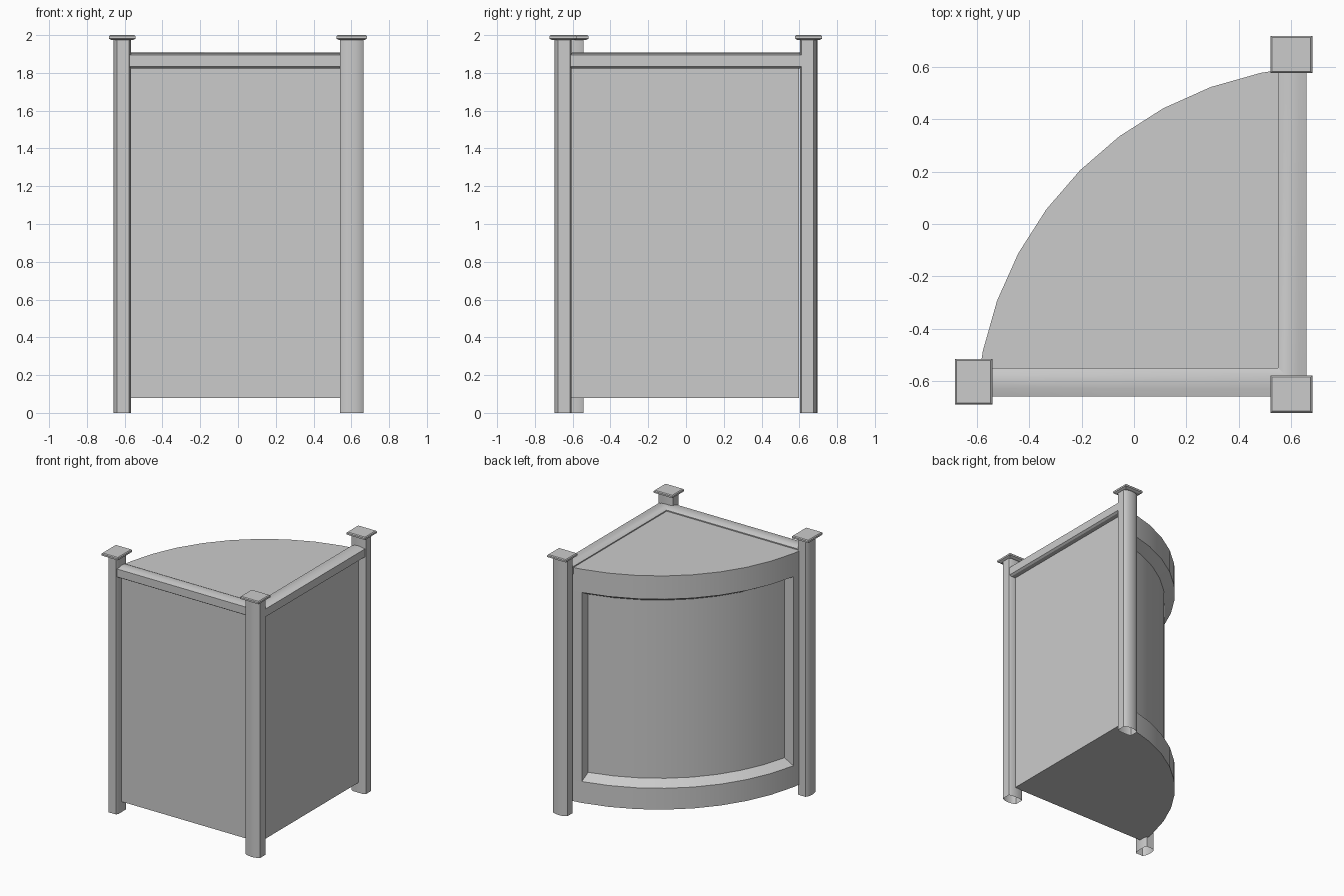
import bpy
import bmesh
from math import cos, sin, radians
from mathutils import Vector, Matrix

if "Cube" in bpy.data.objects:
    bpy.data.objects.remove(bpy.data.objects["Cube"])

grey = bpy.data.materials.new("plain_grey")
grey.use_nodes = True
GREY = (0.6, 0.6, 0.6, 1)
grey.diffuse_color = GREY
grey.node_tree.nodes["Principled BSDF"].inputs["Base Color"].default_value = GREY


def loft(name, rings, cap_start=True, cap_end=True, matrix=None):
    """Skin a list of matching closed rings into one object."""
    bm = bmesh.new()
    rows = [[bm.verts.new(p) for p in ring] for ring in rings]
    n = len(rows[0])
    for low, high in zip(rows, rows[1:]):
        for i in range(n):
            j = (i + 1) % n
            bm.faces.new((low[i], low[j], high[j], high[i]))
    if cap_start:
        bm.faces.new(rows[0][::-1])
    if cap_end:
        bm.faces.new(rows[-1])
    bmesh.ops.remove_doubles(bm, verts=bm.verts, dist=0.0001)
    bmesh.ops.recalc_face_normals(bm, faces=bm.faces)
    mesh = bpy.data.meshes.new(name)
    bm.to_mesh(mesh)
    bm.free()
    if matrix:
        mesh.transform(matrix)
    mesh.shade_smooth()
    mesh.set_sharp_from_angle(angle=radians(25))
    mesh.materials.append(grey)
    obj = bpy.data.objects.new(name, mesh)
    bpy.context.collection.objects.link(obj)
    return obj


def at_height(outline, z):
    return [(x, y, z) for x, y in outline]


def prism(name, outline, z0, z1, **options):
    return loft(name, [at_height(outline, z0), at_height(outline, z1)], **options)


# Quarter-round body: two straight sides and a faceted bow
SIDE = 0.61
CENTRE = Vector((0.76, -0.76))
RADIUS, DEPTH, SLOPE = 1.366, 0.075, 0.042
BOTTOM, PLINTH, HEADER, TOP = 0.08, 0.245, 1.705, 1.885


def arc(radius, first, last, count=9):
    angles = [radians(first + (last - first) * i / (count - 1)) for i in range(count)]
    return [CENTRE + radius * Vector((cos(a), sin(a))) for a in angles]


start, end = arc(RADIUS, 96.3, 173.7, 2)
corner = [Vector((end.x, -SIDE)), Vector((SIDE, -SIDE)), Vector((SIDE, start.y))]
bow = arc(RADIUS, 101.6, 168.4)
recess = arc(RADIUS - DEPTH, 102.3, 167.7)

prism("body_plinth", corner + bow, BOTTOM, PLINTH)
prism("body_header", corner + bow, HEADER, TOP)
# Recessed curved panel with a bevelled surround between two narrow stiles
opening = corner + [bow[0]] + bow + [bow[-1]]
sunk = corner + [bow[0]] + recess + [bow[-1]]
loft("body_recessed_panel",
     [at_height(opening, PLINTH), at_height(sunk, PLINTH + SLOPE),
      at_height(sunk, HEADER - SLOPE), at_height(opening, HEADER)],
     cap_start=False, cap_end=False)

# Mitred handrail along both straight sides: (offset outward, height)
rail = [(0.60, 1.824), (0.55, 1.834), (0.55, 1.893), (0.575, 1.903), (0.60, 1.907),
        (0.63, 1.904), (0.66, 1.895), (0.66, 1.834), (0.645, 1.824)]
loft("handrail", [[(-0.59, -o, z) for o, z in rail],
                  [(o, -o, z) for o, z in rail],
                  [(o, 0.62, z) for o, z in rail]])

# Posts with a bowed outer face (+y before turning), open below
half = [(0.042, -0.009), (0.062, 0), (0.062, 0.064), (0.048, 0.074), (0.025, 0.081)]
post = half + [(0, 0.083)] + [(-x, y) for x, y in reversed(half)]
POST_TOP = 1.973
cap_steps = [(0.015, POST_TOP), (0, 1.981), (0, 1.994), (0.006, 2.0)]


def corner_post(name, x, y, turn, cap_width):
    place = Matrix.Translation((x, y, 0)) @ Matrix.Rotation(radians(turn), 4, "Z")
    prism(name, post, 0, POST_TOP, cap_start=False, matrix=place)
    rings = []
    for inset, z in cap_steps:
        w = cap_width - inset
        y0, y1 = -0.034 + inset, 0.108 - inset
        rings.append([(-w, y0, z), (w, y0, z), (w, y1, z), (-w, y1, z)])
    loft(name + "_cap", rings, matrix=place)


corner_post("back_post", 0.602, 0.612, 0, 0.08)
corner_post("corner_post", 0.602, -0.614, 180, 0.08)
corner_post("side_post", -0.576, -0.604, 90, 0.087)
